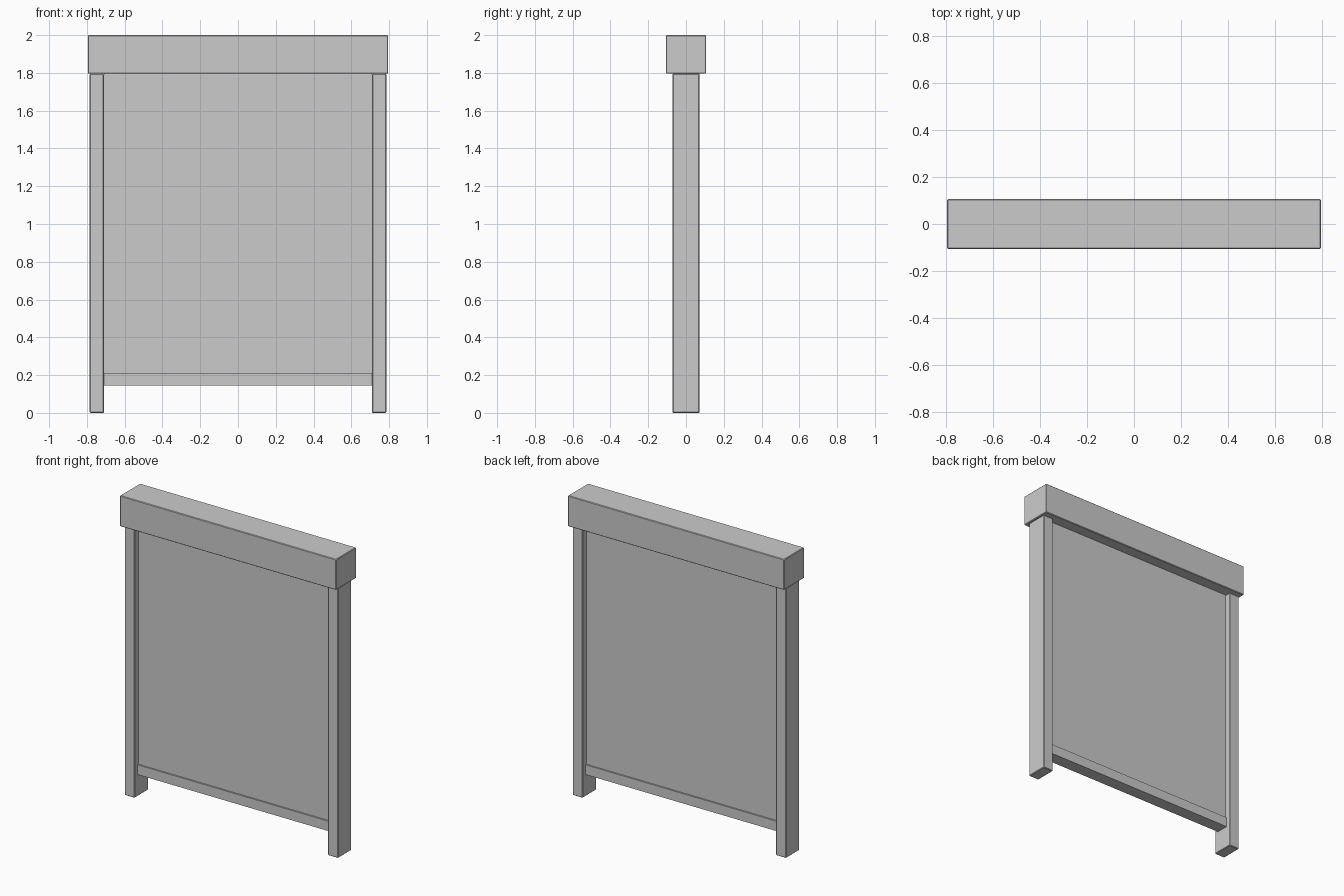
import bpy
import bmesh
from mathutils import Vector

if "Cube" in bpy.data.objects:
    bpy.data.objects.remove(bpy.data.objects["Cube"])


def box(name, x, y, z, bevel=0.0):
    """Box from (min, max) ranges, with optional small edge bevel."""
    bm = bmesh.new()
    bmesh.ops.create_cube(bm, size=1)
    size = Vector([r[1] - r[0] for r in (x, y, z)])
    centre = Vector([(r[1] + r[0]) / 2 for r in (x, y, z)])
    bmesh.ops.scale(bm, vec=size, verts=bm.verts)
    bmesh.ops.translate(bm, vec=centre, verts=bm.verts)
    mesh = bpy.data.meshes.new(name)
    bm.to_mesh(mesh)
    bm.free()
    obj = bpy.data.objects.new(name, mesh)
    bpy.context.collection.objects.link(obj)
    if bevel:
        mod = obj.modifiers.new("edge_bevel", 'BEVEL')
        mod.width = bevel
        mod.segments = 1
    return obj


# Roller housing across the top
box("roller_housing", (-0.795, 0.795), (-0.106, 0.106), (1.796, 2.0), 0.004)

# Side guide posts
for side, label in ((-1, "left"), (1, "right")):
    xs = sorted((side * 0.71, side * 0.785))
    box(label + "_guide_post", xs, (-0.071, 0.071), (0.0, 1.796), 0.004)

# Shutter curtain, running up to the housing
box("shutter_curtain", (-0.71, 0.71), (-0.032, 0.032), (0.205, 1.798))

# Weighted bar along the lower edge of the curtain
box("bottom_bar", (-0.71, 0.71), (-0.042, 0.042), (0.145, 0.21))
